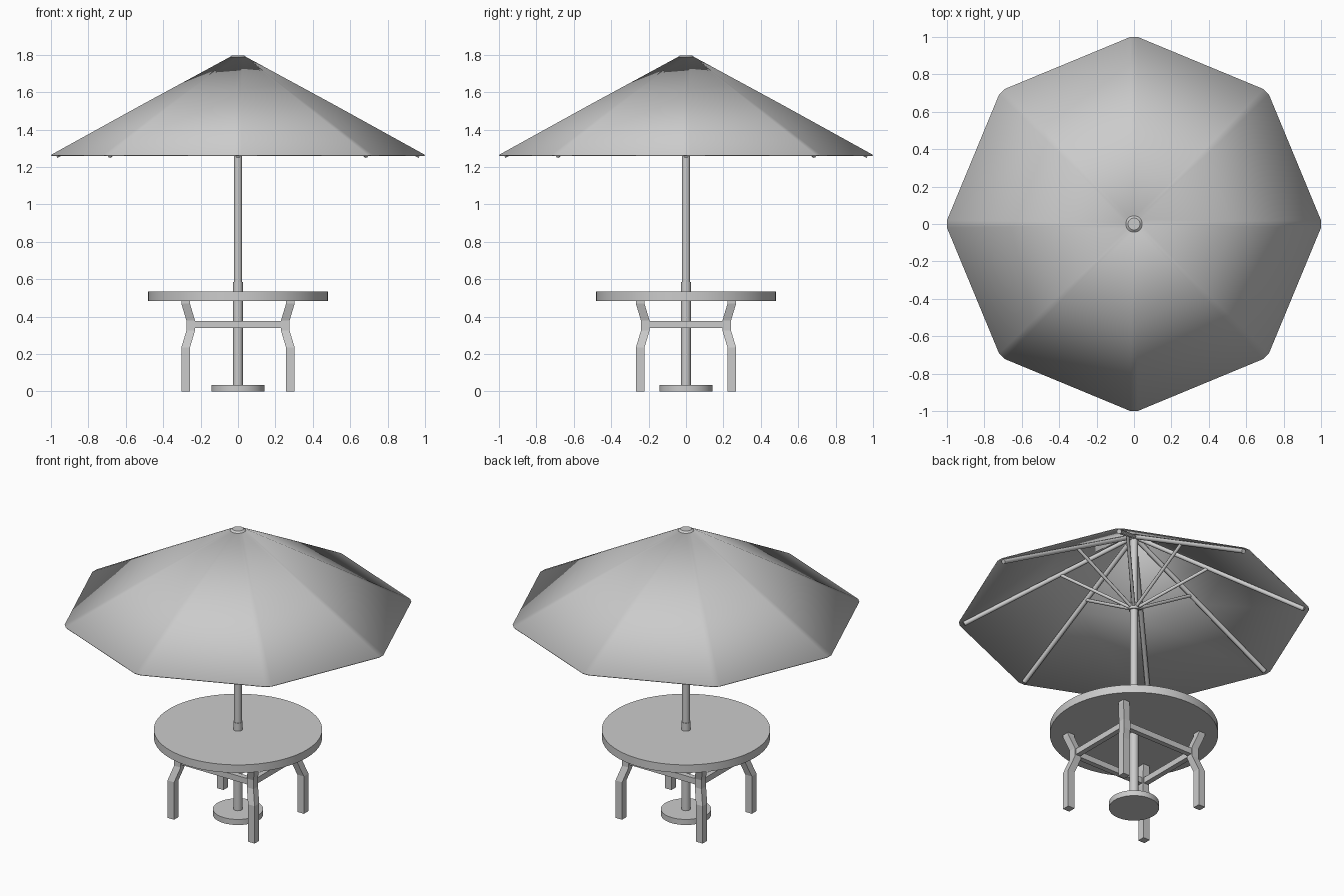
import bpy
import bmesh
from math import cos, sin, pi, radians
from mathutils import Vector

cube = bpy.data.objects.get("Cube")
if cube:
    bpy.data.objects.remove(cube)

# One plain grey for everything
grey = bpy.data.materials.new("light_grey")
grey.use_nodes = True
colour = (0.6, 0.6, 0.6, 1)
grey.diffuse_color = colour
grey.node_tree.nodes["Principled BSDF"].inputs["Base Color"].default_value = colour


def finish(name, bm, smooth=None):
    """Turn a bmesh into a named grey object, smoothed below an angle."""
    bmesh.ops.recalc_face_normals(bm, faces=bm.faces)
    mesh = bpy.data.meshes.new(name)
    bm.to_mesh(mesh)
    bm.free()
    mesh.materials.append(grey)
    obj = bpy.data.objects.new(name, mesh)
    bpy.context.collection.objects.link(obj)
    if smooth:
        bpy.ops.object.select_all(action="DESELECT")
        obj.select_set(True)
        bpy.context.view_layer.objects.active = obj
        bpy.ops.object.shade_smooth_by_angle(angle=radians(smooth))
    return obj


def loft(bm, rings, cap=True):
    """Skin a list of equal-length point rings."""
    loops = [[bm.verts.new(p) for p in ring] for ring in rings]
    n = len(loops[0])
    for a, b in zip(loops, loops[1:]):
        for i in range(n):
            j = (i + 1) % n
            bm.faces.new((a[i], a[j], b[j], b[i]))
    if cap:
        bm.faces.new(loops[0])
        bm.faces.new(loops[-1])


def circle(r, z, n):
    return [(r * cos(2 * pi * i / n), r * sin(2 * pi * i / n), z) for i in range(n)]


def lathe(name, profile, n):
    bm = bmesh.new()
    loft(bm, [circle(r, z, n) for r, z in profile])
    return finish(name, bm, 30)


def rod(bm, start, end, radius, n=8):
    """Round bar between two points."""
    start, end = Vector(start), Vector(end)
    turn = (end - start).to_track_quat("Z", "Y")
    loft(bm, [[turn @ Vector(p) + base for p in circle(radius, 0, n)]
              for base in (start, end)])


def square(x, y, z, h):
    return [(x + sx * h, y + sy * h, z) for sx, sy in ((-1, -1), (1, -1), (1, 1), (-1, 1))]


# Base, pole and table top
lathe("base_plate", [(0.143, 0), (0.143, 0.035)], 48)
lathe("lower_pole", [(0.026, 0.02), (0.026, 0.585)], 24)
lathe("upper_pole", [(0.022, 0.56), (0.022, 1.77)], 24)
lathe("table_top", [(0.48, 0.485), (0.48, 0.535)], 64)

# Four legs pinched inward at the stretchers
leg_profile = [(0, 0), (0, 0.235), (0.012, 0.275), (0.027, 0.325),
               (0.027, 0.38), (0, 0.47), (0, 0.49)]
for side, sx in (("left", 1), ("right", -1)):
    for end, sy in (("front", -1), ("back", 1)):
        bm = bmesh.new()
        loft(bm, [square(sx * (0.28 - d), sy * (0.245 - d), z, 0.023)
                  for d, z in leg_profile])
        finish(f"{end}_{side}_leg", bm)

# Stretcher frame joining the legs
for name, cx, cy, lx, ly in (("front_stretcher", 0, -0.218, 0.25, 0.016),
                             ("back_stretcher", 0, 0.218, 0.25, 0.016),
                             ("left_stretcher", 0.253, 0, 0.016, 0.215),
                             ("right_stretcher", -0.253, 0, 0.016, 0.215)):
    bm = bmesh.new()
    loft(bm, [[(cx + sx * lx, cy + sy * ly, z)
               for sx, sy in ((-1, -1), (1, -1), (1, 1), (-1, 1))]
              for z in (0.339, 0.376)])
    finish(name, bm)

# Eight-sided canopy with slightly rounded corners
def octagon(r, z, spread):
    return [(r * cos(a), r * sin(a), z) for k in range(8)
            for a in (k * pi / 4 - spread, k * pi / 4 + spread)]


bm = bmesh.new()
loft(bm, [octagon(1.0, 1.265, 0.02), octagon(0.52, 1.53, 0.025),
          octagon(0.045, 1.788, 0.18)], cap=False)
canopy = finish("canopy", bm, 40)
shell = canopy.modifiers.new("thickness", "SOLIDIFY")
shell.thickness = 0.006
shell.offset = -1
lathe("canopy_cap", [(0.045, 1.78), (0.045, 1.787), (0.032, 1.797)], 24)

# Ribs under the ridges, and struts from the hub to the ribs
ribs, struts = bmesh.new(), bmesh.new()
for k in range(8):
    c, s = cos(k * pi / 4), sin(k * pi / 4)
    rod(ribs, (0.02 * c, 0.02 * s, 1.776), (0.972 * c, 0.972 * s, 1.261), 0.014)
    rod(struts, (0.02 * c, 0.02 * s, 1.32), (0.42 * c, 0.42 * s, 1.555), 0.01)
finish("canopy_ribs", ribs, 50)
finish("canopy_struts", struts, 50)
lathe("strut_hub", [(0.03, 1.3), (0.03, 1.34)], 24)
